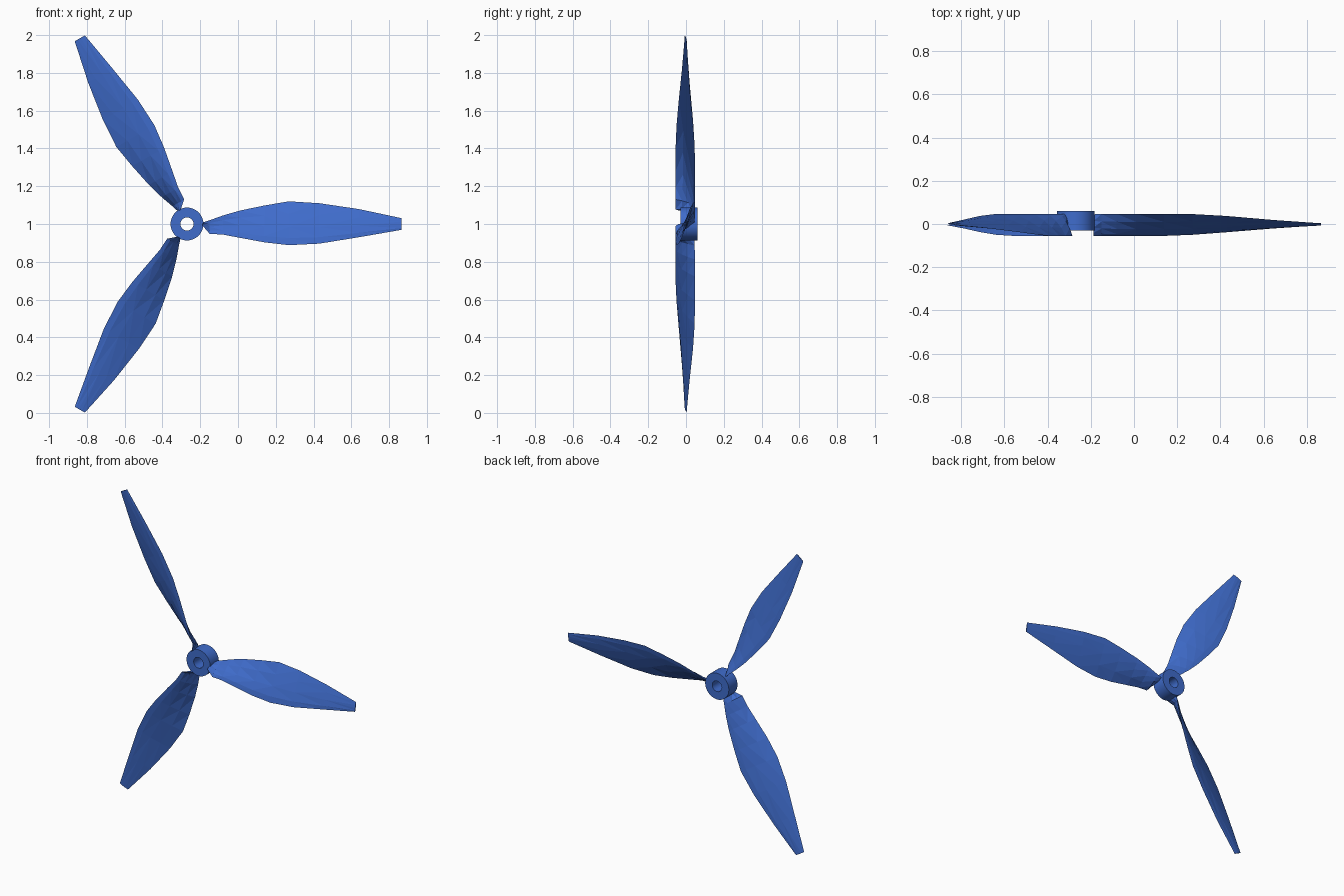
import bpy, bmesh, math
from mathutils import Vector, Matrix

if "Cube" in bpy.data.objects:
    bpy.data.objects.remove(bpy.data.objects["Cube"])

CENTRE = Vector((-0.27, 0, 1.0))


def make_object(name, bm):
    bmesh.ops.recalc_face_normals(bm, faces=bm.faces)
    mesh = bpy.data.meshes.new(name)
    bm.to_mesh(mesh)
    bm.free()
    mat = bpy.data.materials.get("blue") or bpy.data.materials.new("blue")
    mat.diffuse_color = (0.05, 0.15, 0.6, 1)
    mat.use_nodes = True
    mat.node_tree.nodes["Principled BSDF"].inputs["Base Color"].default_value = mat.diffuse_color
    mesh.materials.append(mat)
    obj = bpy.data.objects.new(name, mesh)
    bpy.context.collection.objects.link(obj)
    return obj


# Hub: a tube along y with a shaft hole
def hub(segments=40):
    bm = bmesh.new()
    profile = [(0.087, -0.03), (0.087, 0.06), (0.035, 0.06), (0.035, -0.03)]
    rings = []
    for i in range(segments):
        a = 2 * math.pi * i / segments
        rings.append([bm.verts.new(CENTRE + Vector((r * math.cos(a), y, r * math.sin(a))))
                      for r, y in profile])
    for i in range(segments):
        a, b = rings[i], rings[(i + 1) % segments]
        for j in range(4):
            k = (j + 1) % 4
            bm.faces.new((a[j], a[k], b[k], b[j]))
    obj = make_object("hub", bm)
    bpy.context.view_layer.objects.active = obj
    obj.select_set(True)
    bpy.ops.object.shade_smooth_by_angle(angle=math.radians(30))
    obj.select_set(False)


# Blade stations: radius, front edge (y, z), rear edge (y, z), thickness
STATIONS = [
    (0.083, -0.055, -0.010, 0.045, 0.008, 0.016),
    (0.120, -0.055, -0.052, 0.046, 0.020, 0.022),
    (0.190, -0.055, -0.056, 0.047, 0.045, 0.024),
    (0.280, -0.055, -0.073, 0.047, 0.071, 0.024),
    (0.410, -0.055, -0.097, 0.047, 0.098, 0.022),
    (0.540, -0.050, -0.112, 0.046, 0.120, 0.019),
    (0.700, -0.038, -0.104, 0.037, 0.110, 0.015),
    (0.910, -0.021, -0.070, 0.019, 0.079, 0.011),
    (1.135, -0.006, -0.031, 0.003, 0.031, 0.006),
]
# Chord fraction and share of the thickness on each side
SECTION = [(0.0, 0), (0.15, -0.4), (0.4, -0.5), (0.7, -0.35),
           (1.0, 0), (0.85, 0.35), (0.6, 0.5), (0.3, 0.4)]


def blade(index):
    bm = bmesh.new()
    turn = Matrix.Rotation(-index * 2 * math.pi / 3, 3, 'Y')
    rings = []
    for r, y0, z0, y1, z1, t in STATIONS:
        low, high = Vector((r, y0, z0)), Vector((r, y1, z1))
        chord = (high - low).normalized()
        normal = Vector((0, chord.z, -chord.y))
        rings.append([bm.verts.new(CENTRE + turn @ (low.lerp(high, u) + normal * t * s))
                      for u, s in SECTION])
    n = len(SECTION)
    for a, b in zip(rings, rings[1:]):
        for j in range(n):
            k = (j + 1) % n
            bm.faces.new((a[j], a[k], b[k], b[j]))
    bm.faces.new(rings[0])
    bm.faces.new(rings[-1])
    bmesh.ops.triangulate(bm, faces=bm.faces[:])
    make_object(f"blade_{index + 1}", bm)


hub()
for i in range(3):
    blade(i)
